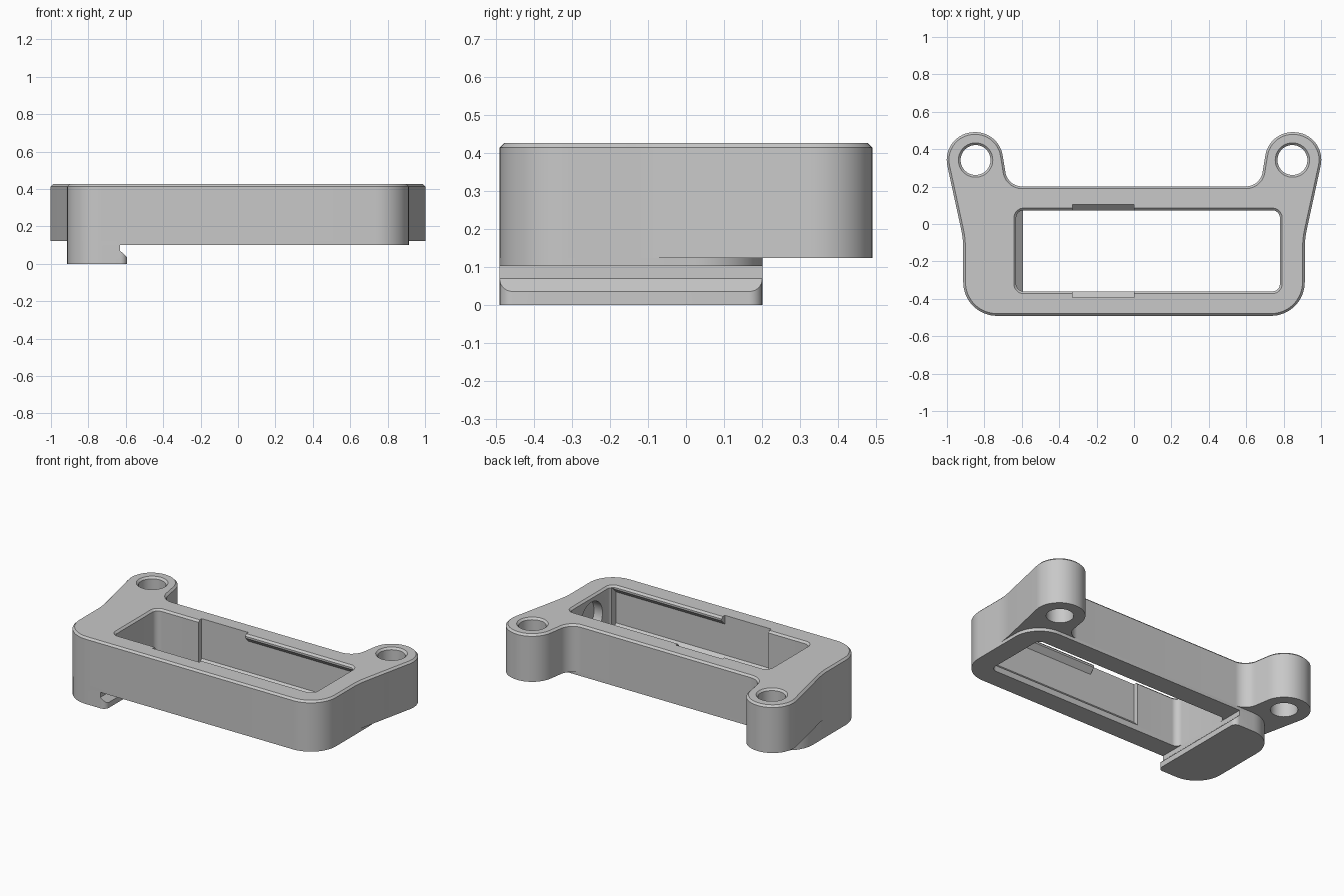
import bpy, bmesh, math
from mathutils import Vector

if "Cube" in bpy.data.objects:
    bpy.data.objects.remove(bpy.data.objects["Cube"])

grey = bpy.data.materials.new("plain grey")
grey.use_nodes = True
grey.diffuse_color = (0.58, 0.58, 0.58, 1)
grey.node_tree.nodes["Principled BSDF"].inputs["Base Color"].default_value = grey.diffuse_color

TOP, EAR_Z, BASE_Z, CHAMFER = 0.426, 0.123, 0.102, 0.012
SIDE, FRONT, BACK, EAR_BACK = 0.913, -0.491, 0.201, 0.491


def rounded(corners, segs=12):
    """Closed counter-clockwise outline with a fillet at each (x, y, radius)."""
    out = []
    for i, (x, y, r) in enumerate(corners):
        p = Vector((x, y))
        a = (Vector(corners[i - 1][:2]) - p).normalized()
        b = (Vector(corners[(i + 1) % len(corners)][:2]) - p).normalized()
        if r == 0:
            out.append(p)
            continue
        half = a.angle(b) / 2
        centre = p + (a + b).normalized() * r / math.sin(half)
        start = p + a * r / math.tan(half) - centre
        end = p + b * r / math.tan(half) - centre
        a0 = math.atan2(start.y, start.x)
        sweep = math.atan2(start.x * end.y - start.y * end.x, start.dot(end))
        for k in range(segs + 1):
            t = a0 + sweep * k / segs
            out.append(centre + Vector((math.cos(t), math.sin(t))) * r)
    return out


def circle(x, y, r, segs=48):
    turns = [2 * math.pi * k / segs for k in range(segs)]
    return [Vector((x + r * math.cos(t), y + r * math.sin(t))) for t in turns]


def offset(pts, d):
    """Grow (d > 0) or shrink a counter-clockwise outline."""
    res = []
    for i, p in enumerate(pts):
        u = (p - pts[i - 1]).normalized()
        v = (pts[(i + 1) % len(pts)] - p).normalized()
        n1, n2 = Vector((u.y, -u.x)), Vector((v.y, -v.x))
        res.append(p + (n1 + n2) * d / (1 + n1.dot(n2)))
    return res


def loft(name, pts, layers, place=lambda p, h: (p.x, p.y, h)):
    """Solid from one outline; layers are (height, outline offset)."""
    bm = bmesh.new()
    rings = [[bm.verts.new(place(p, h)) for p in offset(pts, d)] for h, d in layers]
    n = len(pts)
    for lo, hi in zip(rings, rings[1:]):
        for i in range(n):
            j = (i + 1) % n
            bm.faces.new((lo[i], lo[j], hi[j], hi[i]))
    bm.faces.new(rings[0][::-1])
    bm.faces.new(rings[-1])
    bmesh.ops.recalc_face_normals(bm, faces=bm.faces)
    mesh = bpy.data.meshes.new(name)
    bm.to_mesh(mesh)
    bm.free()
    mesh.materials.append(grey)
    obj = bpy.data.objects.new(name, mesh)
    bpy.context.collection.objects.link(obj)
    return obj


def cut(obj, cutters):
    bpy.context.view_layer.objects.active = obj
    for c in cutters:
        mod = obj.modifiers.new("cut", 'BOOLEAN')
        mod.operation, mod.solver, mod.object = 'DIFFERENCE', 'EXACT', c
        bpy.ops.object.modifier_apply(modifier=mod.name)


def along_x(p, h):
    return (h, p.x, p.y)


def along_y(p, h):
    return (p.x, h, p.y)


def box(x0, x1, y0, y1, r):
    return rounded([(x0, y0, r), (x1, y0, r), (x1, y1, r), (x0, y1, r)])


# Frame outline with two ears at the back
right_half = [(SIDE, FRONT, 0.18), (SIDE, -0.08, 0.5), (1.037, EAR_BACK, 0.148),
              (0.7225, EAR_BACK, 0.148), (0.675, BACK, 0.09)]
left_half = [(-x, y, r) for x, y, r in reversed(right_half)]
frame = loft("frame_with_ears", rounded(right_half + left_half, 16),
             [(EAR_Z, 0), (TOP - CHAMFER, 0), (TOP, -CHAMFER)])

# Thin lower rim under the main body
rim = loft("lower_rim", box(-SIDE, SIDE, FRONT, BACK, 0.18), [(BASE_Z, 0), (EAR_Z, 0)])

# Hooked foot at one end
hook = loft("hook_foot", rounded([(-SIDE, FRONT, 0.18), (-0.593, FRONT, 0.035),
                                  (-0.593, BACK, 0.035), (-SIDE, BACK, 0.18)]),
            [(0, 0), (BASE_Z, 0)])

# Cutters: window, screw holes, sliding slots, round pocket, hook undercut
flare = [(0.05, 0), (TOP - CHAMFER, 0), (TOP + CHAMFER, 2 * CHAMFER)]
window = loft("window_cutter", box(-0.63, 0.78, -0.36, 0.073, 0.04), flare)
holes = [loft("hole_cutter", circle(x, 0.342, 0.08), flare) for x in (-0.847, 0.847)]
slot_in, slot_out = (-0.35, 0.063), (-0.392, 0.105)
slot_low = [(slot_in[0], 0.13, 0), (slot_in[1], 0.13, 0), (slot_out[1], 0.172, 0)]
slot = loft("slot_cutter", rounded(slot_low + [
    (slot_out[1], 0.37, 0), (slot_in[1], 0.412, 0),
    (slot_in[0], 0.412, 0), (slot_out[0], 0.37, 0), (slot_out[0], 0.172, 0)]),
    [(-0.33, 0), (0.77, 0)], along_x)
entry = loft("slot_entry_cutter", rounded(slot_low + [
    (slot_out[1], 0.5, 0), (slot_out[0], 0.5, 0), (slot_out[0], 0.172, 0)]),
    [(-0.33, 0), (0, 0)], along_x)
pocket = loft("pocket_cutter", circle(-0.16, 0.28, 0.11), [(0.7, 0), (0.84, 0)], along_x)
undercut = loft("undercut_cutter", rounded([
    (-0.593, 0.035, 0), (-0.5, 0.035, 0), (-0.5, 0.2, 0),
    (-0.63, 0.2, 0), (-0.63, 0.07, 0)]), [(-0.6, 0), (0.3, 0)], along_y)

cut(frame, [window, *holes, slot, entry, pocket])
cut(rim, [window])
cut(hook, [undercut])
for c in (window, *holes, slot, entry, pocket, undercut):
    bpy.data.objects.remove(c)

# Smooth the curves, keep the edges crisp
for obj in (frame, rim, hook):
    bpy.ops.object.select_all(action='DESELECT')
    obj.select_set(True)
    bpy.context.view_layer.objects.active = obj
    bpy.ops.object.shade_smooth_by_angle(angle=math.radians(25))
